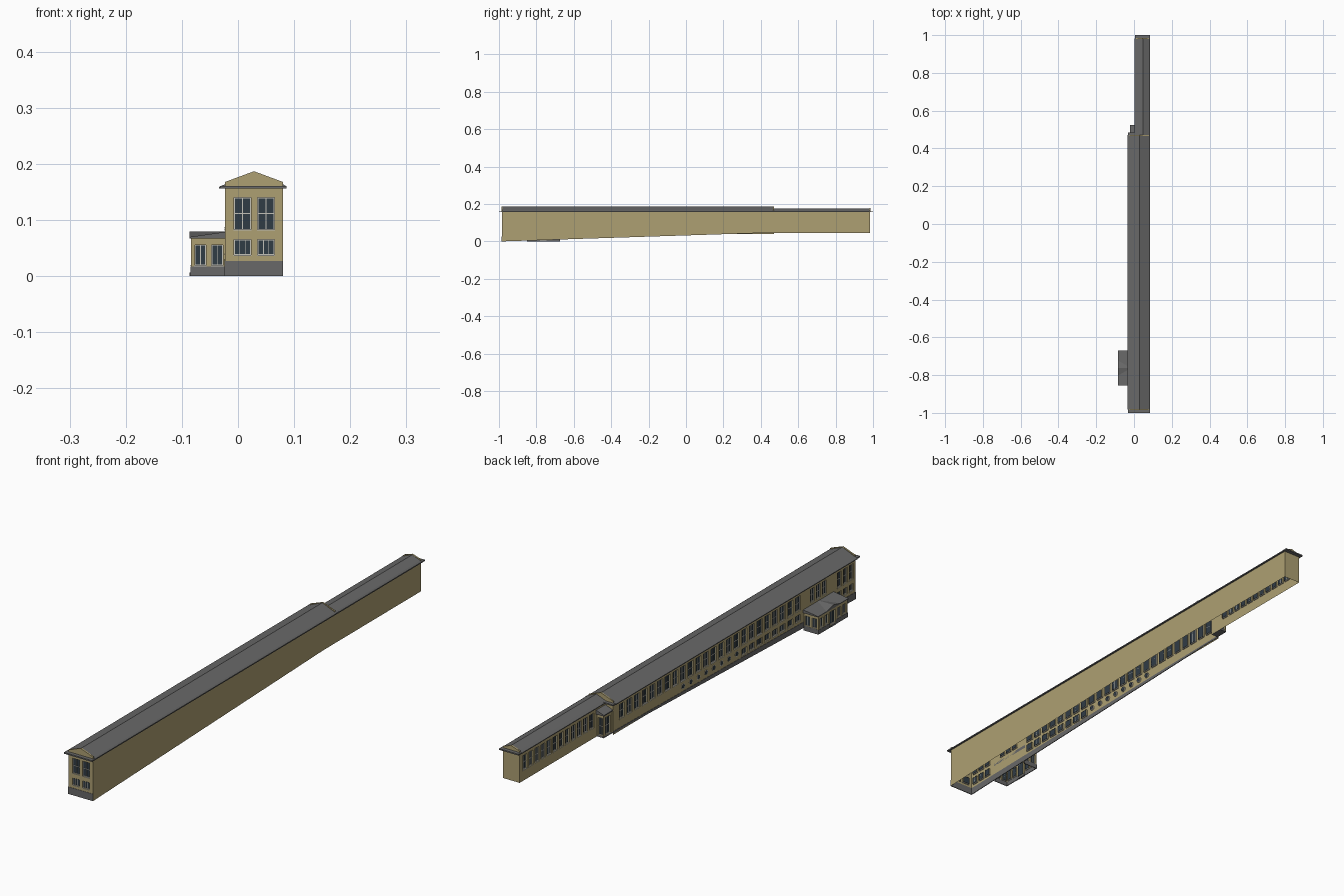
import bpy, bmesh, math
from mathutils import Vector

if "Cube" in bpy.data.objects:
    bpy.data.objects.remove(bpy.data.objects["Cube"])


def material(name, rgb):
    m = bpy.data.materials.new(name)
    m.diffuse_color = (*rgb, 1)
    m.use_nodes = True
    m.node_tree.nodes["Principled BSDF"].inputs["Base Color"].default_value = m.diffuse_color
    return m


TAN = material("tan_render", (0.42, 0.35, 0.17))
GREY = material("slate_grey", (0.14, 0.14, 0.14))
GLASS = material("dark_glass", (0.03, 0.045, 0.06))
FRAME = material("pale_frame", (0.55, 0.54, 0.48))


def finish(name, bm, mat, recalc=True):
    if recalc:
        bmesh.ops.recalc_face_normals(bm, faces=bm.faces)
    me = bpy.data.meshes.new(name)
    bm.to_mesh(me)
    bm.free()
    me.materials.append(mat)
    ob = bpy.data.objects.new(name, me)
    bpy.context.collection.objects.link(ob)
    return ob


def loft(name, a, b, mat):
    """Closed solid between two matching outlines."""
    bm = bmesh.new()
    va, vb = [bm.verts.new(p) for p in a], [bm.verts.new(p) for p in b]
    n = len(a)
    bm.faces.new(va)
    bm.faces.new(vb)
    for i in range(n):
        bm.faces.new((va[i], va[(i + 1) % n], vb[(i + 1) % n], vb[i]))
    return finish(name, bm, mat)


def prism(name, pts, y0, y1, mat):
    return loft(name, [(x, y0, z) for x, z in pts], [(x, y1, z) for x, z in pts], mat)


def boxes(name, pairs, mat):
    bm = bmesh.new()
    for p, q in pairs:
        vs = bmesh.ops.create_cube(bm, size=1)["verts"]
        for v in vs:
            v.co = Vector(((p[k] + q[k]) / 2 + v.co[k] * abs(q[k] - p[k]) for k in range(3)))
    return finish(name, bm, mat)


def ground(y):
    return 0.045 * min(1, max(0, (y + 0.985) / 1.385))


def on_x(x0, s):      # wall running along y, inward direction s
    return lambda u, v, d: Vector((x0 + s * d, u, v))


def on_y(y0, s):      # wall running along x
    return lambda u, v, d: Vector((u, y0 + s * d, v))


def wall(name, P, u0, u1, top, holes=(), base=lambda u: 0, extra=()):
    """Wall sheet with recessed windows; hole = (u0, u1, v0, v1, columns, rows)."""
    us = sorted({u0, u1, *extra, *(h[i] for h in holes for i in (0, 1))})
    vs = [None] + sorted({top, *(h[i] for h in holes for i in (2, 3))})
    inward = P(0, 0, 1) - P(0, 0, 0)
    bm, gl, bars = bmesh.new(), bmesh.new(), []
    grid = {(i, j): bm.verts.new(P(u, base(u) if v is None else v, 0))
            for i, u in enumerate(us) for j, v in enumerate(vs)}
    for i in range(len(us) - 1):
        for j in range(len(vs) - 1):
            cu = (us[i] + us[i + 1]) / 2
            cv = (vs[j] + vs[j + 1]) / 2 if j else -1
            if any(h[0] < cu < h[1] and h[2] < cv < h[3] for h in holes):
                continue
            f = bm.faces.new([grid[k] for k in ((i, j), (i + 1, j), (i + 1, j + 1), (i, j + 1))])
            f.normal_update()
            if f.normal.dot(inward) > 0:
                f.normal_flip()
    for a, b, c, d, cols, rows in holes:
        ring = [(a, c), (b, c), (b, d), (a, d)]
        for k in range(4):          # reveals
            p, q = ring[k], ring[(k + 1) % 4]
            bm.faces.new([bm.verts.new(P(*t)) for t in
                          ((*p, 0), (*q, 0), (*q, 0.006), (*p, 0.006))])
        f = gl.faces.new([gl.verts.new(P(*p, 0.0055)) for p in ring])
        f.normal_update()
        if f.normal.dot(inward) > 0:
            f.normal_flip()
        w = 0.0007
        for k in range(cols + 1):   # uprights
            u = a + w + (b - a - 2 * w) * k / cols
            bars.append((P(u - w, c, 0.0035), P(u + w, d, 0.0055)))
        for k in range(rows + 1):   # cross bars
            v = c + w + (d - c - 2 * w) * k / rows
            bars.append((P(a, v - w, 0.0036), P(b, v + w, 0.0055)))
        bars.append((P(a - 0.001, c - 0.002, -0.001), P(b + 0.001, c, 0.004)))  # sill
    finish(name, bm, TAN, False)
    if holes:
        finish(name + "_glass", gl, GLASS, False)
        boxes(name + "_frames", bars, FRAME)
    else:
        gl.free()


def row(start, pitch, n, width, v0, v1, cols=2, rows=2):
    return [(start + i * pitch - width / 2, start + i * pitch + width / 2, v0, v1, cols, rows)
            for i in range(n)]


# Main block walls
L, R, F, M, B, RL = -0.023, 0.08, -0.985, 0.47, 0.985, 0.01
TOP = 0.16
wall("front_wall", on_y(F, 1), L, R, TOP,
     [(x, x + 0.03, 0.083, 0.14, 2, 2) for x in (-0.007, 0.035)] +
     [(x, x + 0.03, 0.038, 0.065, 3, 1) for x in (-0.007, 0.035)])
left = (row(-0.96, 0.036, 3, 0.024, 0.083, 0.14) + row(-0.96, 0.036, 3, 0.024, 0.04, 0.065, 2, 1)
        + row(-0.80, 0.036, 3, 0.024, 0.088, 0.14) + row(-0.64, 0.046, 24, 0.031, 0.085, 0.14)
        + row(-0.64, 0.046, 8, 0.031, 0.045, 0.069, 2, 1))
wall("left_wall", on_x(L, 1), F, M, TOP, left, ground, [0.4])
wall("right_wall", on_x(R, -1), F, B, TOP, (), ground, [0.4])
wall("main_back_wall", on_y(M, -1), L, RL, TOP, (), lambda u: 0.045)

# Narrower rear wing walls
wall("wing_left_wall", on_x(RL, 1), M, B, TOP,
     row(0.552, 0.0365, 12, 0.025, 0.085, 0.14), lambda u: 0.045)
wall("wing_back_wall", on_y(B, -1), RL, R, TOP, (), lambda u: 0.045)

# Round windows at lower level of the left wall
for i in range(8):
    for nm, r, x0, x1, mat in (("round_frame", 0.010, L - 0.001, L + 0.005, FRAME),
                               ("round_glass", 0.008, L - 0.0015, L + 0.006, GLASS)):
        ring = [(math.cos(k * math.pi / 6) * r - 0.272 + 0.046 * i,
                 math.sin(k * math.pi / 6) * r + 0.064) for k in range(12)]
        loft(f"{nm}_{i}", [(x0, y, z) for y, z in ring], [(x1, y, z) for y, z in ring], mat)

# Stone plinth, following the slope of the ground
boxes("front_plinth", [((L - 0.001, F - 0.001, 0), (R, F + 0.002, 0.027))], GREY)
ys = [(F, 0, 0.027), (0.4, 0.045, 0.052), (M, 0.045, 0.053)]
for i in range(2):
    sec = [[(L - 0.001, y, a), (L + 0.002, y, a), (L + 0.002, y, b), (L - 0.001, y, b)]
           for y, a, b in ys[i:i + 2]]
    loft(f"left_plinth_{i}", *sec, GREY)


# Roofs with projecting eaves and raised end gables
def roof(name, xl, xr, ridge, y0, y1):
    c = (xl + xr) / 2
    prism(name, [(xl - 0.011, 0.156), (xr + 0.006, 0.156), (xr + 0.006, 0.16), (xr, 0.164),
                 (c, ridge - 0.001), (xl, 0.164), (xl - 0.011, 0.159)], y0, y1, GREY)


def gable(name, xl, xr, ridge, y0, y1):
    prism(name, [(xl, 0.157), (xr, 0.157), (xr, 0.168 - (0.187 - ridge) * 0.2),
                 ((xl + xr) / 2, ridge), (xl, 0.168 - (0.187 - ridge) * 0.2)], y0, y1, TAN)


def cornice(name, xl, xr, y0, y1):
    boxes(name, [((xl - 0.009, y0, 0.156), (xr + 0.006, y1, 0.161))], GREY)


roof("main_roof", L, R, 0.187, F + 0.004, M)
gable("front_gable", L, R, 0.187, F - 0.001, F + 0.005)
cornice("front_cornice", L, R, -1.0, F + 0.004)
gable("main_back_gable", L, R, 0.187, M - 0.004, M + 0.001)
cornice("main_back_cornice", L, R, M - 0.004, M + 0.014)
roof("wing_roof", RL + 0.004, R, 0.178, M, B - 0.004)
gable("wing_gable", RL, R, 0.178, B - 0.005, B + 0.001)
cornice("wing_cornice", RL + 0.003, R, B - 0.004, 1.0)

# Entrance annex on the left side
AL, A0, A1 = -0.084, -0.85, -0.675
AM = (A0 + A1) / 2
ends = [(-0.077, -0.057, 0.019, 0.056, 2, 1), (-0.047, -0.027, 0.019, 0.056, 2, 1)]
wall("annex_front_wall", on_y(A0, 1), AL, L, 0.069, ends)
wall("annex_back_wall", on_y(A1, -1), AL, L, 0.069, ends)
wall("annex_left_wall", on_x(AL, 1), A0, A1, 0.069,
     row(A0 + 0.02, 0.03, 2, 0.02, 0.02, 0.056, 2, 1) + [(AM - 0.016, AM + 0.016, 0.008, 0.058, 2, 1)]
     + row(A1 - 0.05, 0.03, 2, 0.02, 0.02, 0.056, 2, 1))
boxes("annex_plinth", [((AL - 0.001, A0 - 0.001, 0), (L, A0 + 0.002, 0.017)),
                       ((AL - 0.001, A1 - 0.002, 0), (L, A1 + 0.001, 0.017)),
                       ((AL - 0.001, A0, 0), (AL + 0.002, AM - 0.018, 0.017)),
                       ((AL - 0.001, AM + 0.018, 0), (AL + 0.002, A1, 0.017)),
                       ((-0.086, AM - 0.018, 0), (AL + 0.004, AM + 0.018, 0.007))], GREY)
# Lean-to roof with a central gable over the door
loft("annex_roof", [(-0.086, A0 - 0.004, 0.067), (-0.086, A1 + 0.004, 0.067), (-0.086, A1 + 0.004, 0.07),
                    (-0.086, A0 - 0.004, 0.07)],
     [(L, A0 - 0.004, 0.067), (L, A1 + 0.004, 0.067), (L, A1 + 0.004, 0.079),
      (L, A0 - 0.004, 0.079)], GREY)
loft("annex_gable_roof", [(-0.086, AM - 0.045, 0.069), (-0.086, AM + 0.045, 0.069), (-0.086, AM, 0.08)],
     [(L, AM - 0.045, 0.069), (L, AM + 0.045, 0.069), (L, AM, 0.08)], GREY)

# Small porch in the corner between main block and wing
P0, P1, PL = M, 0.52, -0.018
wall("porch_back_wall", on_y(P1, -1), PL, RL, 0.132,
     [(-0.013, 0.005, 0.052, 0.118, 2, 2)], lambda u: 0.045)
wall("porch_left_wall", on_x(PL, 1), P0, P1, 0.132,
     [(0.48, 0.51, 0.052, 0.118, 2, 2)], lambda u: 0.045)
boxes("porch_floor", [((PL - 0.001, P0, 0.045), (RL, P1 + 0.001, 0.05))], GREY)
prism("porch_roof", [(PL - 0.004, 0.13), (RL, 0.13), (RL, 0.146), (PL - 0.004, 0.134)],
      P0, P1 + 0.005, GREY)
